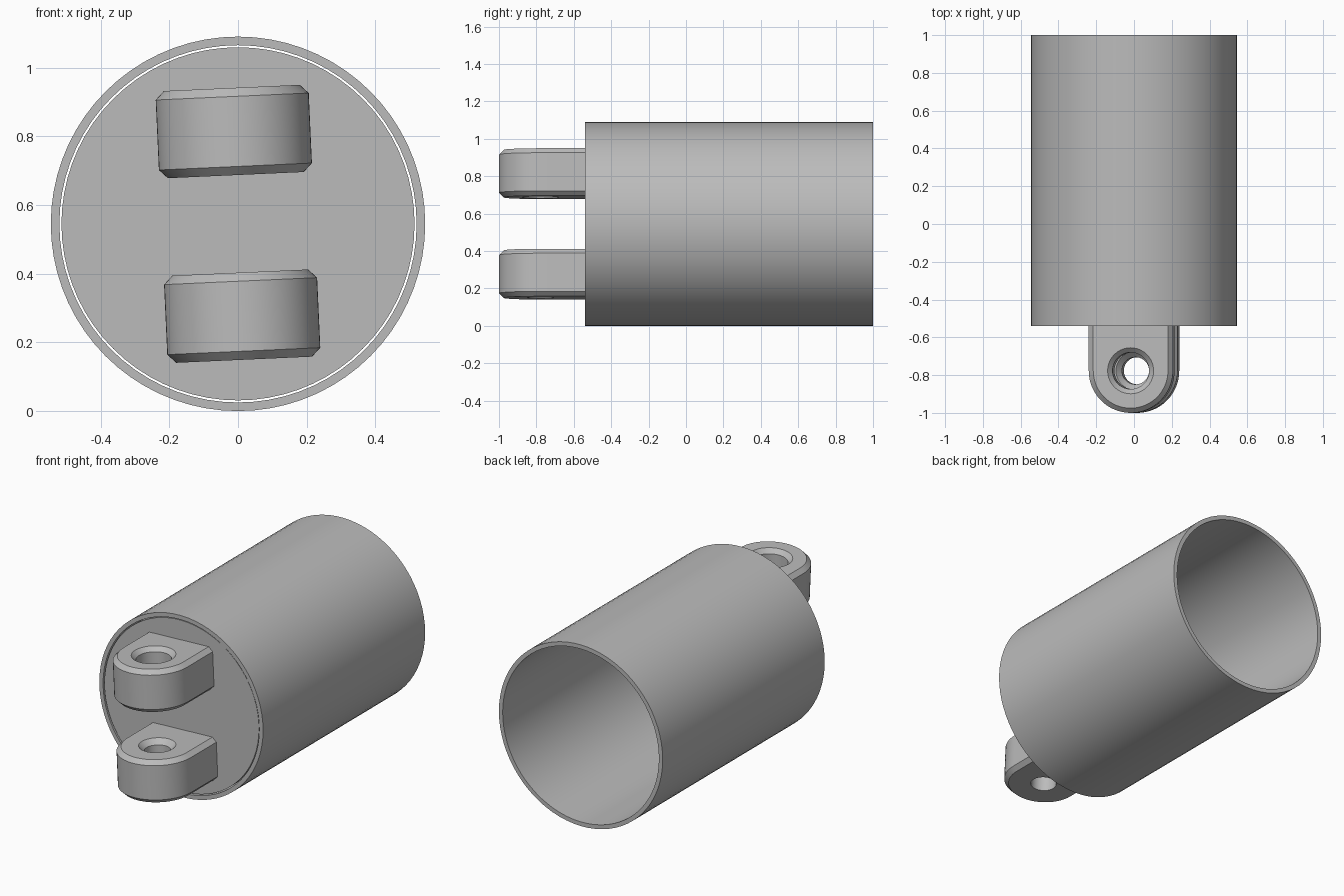
import bpy, bmesh, math
from mathutils import Matrix

if "Cube" in bpy.data.objects:
    bpy.data.objects.remove(bpy.data.objects["Cube"], do_unlink=True)

AXIS_Z = 0.545
TILT = math.radians(-2.6)

grey = bpy.data.materials.new("grey metal")
grey.use_nodes = True
COLOUR = (0.5, 0.5, 0.5, 1)
grey.diffuse_color = COLOUR
grey.node_tree.nodes["Principled BSDF"].inputs["Base Color"].default_value = COLOUR


def finish(bm, name):
    bmesh.ops.recalc_face_normals(bm, faces=bm.faces)
    mesh = bpy.data.meshes.new(name)
    bm.to_mesh(mesh)
    bm.free()
    obj = bpy.data.objects.new(name, mesh)
    bpy.context.collection.objects.link(obj)
    mesh.materials.append(grey)
    return obj


def smooth(obj):
    bpy.ops.object.select_all(action='DESELECT')
    obj.select_set(True)
    bpy.context.view_layer.objects.active = obj
    bpy.ops.object.shade_smooth_by_angle(angle=math.radians(25))


def lathe(name, profile, closed=True, steps=72):
    """Spin (radius, height) points around z."""
    bm = bmesh.new()
    verts = [bm.verts.new((r, 0, h)) for r, h in profile]
    edges = [bm.edges.new(pair) for pair in zip(verts, verts[1:])]
    if closed:
        edges.append(bm.edges.new((verts[-1], verts[0])))
    bmesh.ops.spin(bm, geom=verts + edges, cent=(0, 0, 0), axis=(0, 0, 1),
                   angle=math.tau, steps=steps, use_duplicate=False)
    bmesh.ops.remove_doubles(bm, verts=bm.verts, dist=1e-5)
    return finish(bm, name)


def lay_along_y(obj):
    """Turn a lathed part so that its height runs along +y."""
    obj.data.transform(Matrix.Translation((0, 0, AXIS_Z)) @ Matrix.Rotation(-math.pi / 2, 4, 'X'))
    smooth(obj)


# Open tube and the separate end plate inside its front
lay_along_y(lathe("tube", [(0.545, -0.54), (0.545, 1), (0.52, 1), (0.52, -0.54)]))
lay_along_y(lathe("end_plate", [(0, -0.535), (0.514, -0.535), (0.514, -0.43), (0, -0.43)], closed=False))


def lug(name, offset, hole, countersink):
    """Round-ended chamfered lug with a countersunk vertical hole."""
    half_w, half_h, chamfer, pivot, root = 0.223, 0.127, 0.025, -0.777, -0.52
    steps = 32
    bm = bmesh.new()
    rings = []
    for inset, z in ((chamfer, -half_h), (0, chamfer - half_h), (0, half_h - chamfer), (chamfer, half_h)):
        r = half_w - inset
        outline = [(r, root)]
        for i in range(steps + 1):
            a = -math.pi * i / steps
            outline.append((r * math.cos(a), pivot + r * math.sin(a)))
        outline.append((-r, root))
        rings.append([bm.verts.new((x, y, z)) for x, y in outline])
    for low, high in zip(rings, rings[1:]):
        for i in range(len(low)):
            j = (i + 1) % len(low)
            bm.faces.new((low[i], low[j], high[j], high[i]))
    bm.faces.new(rings[0])
    bm.faces.new(rings[-1])
    obj = finish(bm, name)

    # Hole cutter with a flared mouth
    flare = countersink - hole
    cutter = lathe(name + "_cutter", [(0, -0.2), (hole, -0.2), (hole, half_h - flare),
                                      (countersink, half_h), (countersink, 0.2), (0, 0.2)],
                   closed=False, steps=40)
    cutter.data.transform(Matrix.Translation((0, pivot, 0)))
    cut = obj.modifiers.new("hole", 'BOOLEAN')
    cut.object = cutter
    cut.solver = 'EXACT'
    bpy.context.view_layer.objects.active = obj
    bpy.ops.object.modifier_apply(modifier=cut.name)
    bpy.data.objects.remove(cutter, do_unlink=True)

    # Both lugs roll together around the tube axis
    obj.data.transform(Matrix.Translation((0, 0, AXIS_Z)) @ Matrix.Rotation(TILT, 4, 'Y')
                       @ Matrix.Translation((0, 0, offset)))
    smooth(obj)


lug("upper_lug", 0.269, 0.097, 0.122)
lug("lower_lug", -0.269, 0.072, 0.102)
